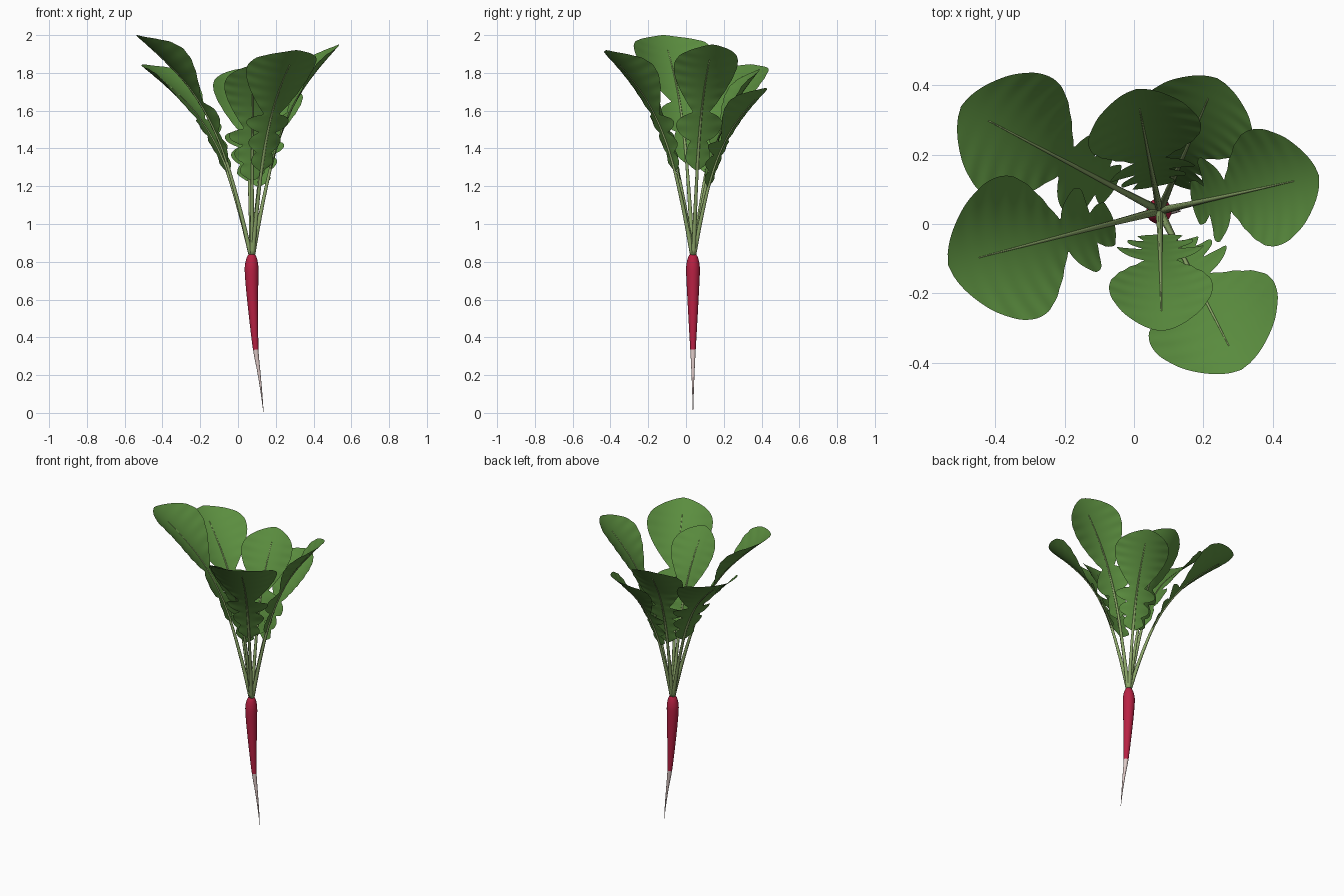
import bpy, math
from mathutils import Vector

if "Cube" in bpy.data.objects:
    bpy.data.objects.remove(bpy.data.objects["Cube"])


def material(name, rgb):
    m = bpy.data.materials.new(name)
    m.diffuse_color = (*rgb, 1)
    m.use_nodes = True
    m.node_tree.nodes["Principled BSDF"].inputs["Base Color"].default_value = m.diffuse_color
    return m


GREEN = material("leaf green", (0.105, 0.27, 0.05))
STEM = material("stem green", (0.26, 0.38, 0.14))
RED = material("root red", (0.48, 0.015, 0.056))
WHITE = material("root tip white", (0.72, 0.58, 0.56))


def make(name, verts, faces, mats):
    me = bpy.data.meshes.new(name)
    me.from_pydata([tuple(v) for v in verts], [], faces)
    for m in mats:
        me.materials.append(m)
    for p in me.polygons:
        p.use_smooth = True
    ob = bpy.data.objects.new(name, me)
    bpy.context.collection.objects.link(ob)
    return ob


def smooth_path(pts, n=12):
    """Catmull-Rom curve through vectors of any size."""
    p = [2 * pts[0] - pts[1]] + pts + [2 * pts[-1] - pts[-2]]
    out = []
    for i in range(1, len(p) - 2):
        a, b, c, d = p[i - 1:i + 3]
        for k in range(n):
            t = k / n
            out.append(0.5 * (2 * b + (c - a) * t + (2 * a - 5 * b + 4 * c - d) * t * t
                              + (3 * b - a - 3 * c + d) * t ** 3))
    return out + [pts[-1]]


def tube(name, pts, radii, sides, mats):
    """Closed round tube along a path, one radius per point."""
    verts, faces = [], []
    for i, p in enumerate(pts):
        t = (pts[min(i + 1, len(pts) - 1)] - pts[max(i - 1, 0)]).normalized()
        a = t.cross(Vector((0.3, 1, 0))).normalized()
        b = t.cross(a)
        for k in range(sides):
            an = 2 * math.pi * k / sides
            verts.append(p + radii[i] * (a * math.cos(an) + b * math.sin(an)))
    for i in range(len(pts) - 1):
        for k in range(sides):
            q = i * sides + k
            r = i * sides + (k + 1) % sides
            faces.append((q, r, r + sides, q + sides))
    faces.append(tuple(reversed(range(sides))))
    faces.append(tuple(range(len(verts) - sides, len(verts))))
    return make(name, verts, faces, mats)


# Root: x, z, radius from tip to crown; white below the split height
SPLIT = 0.335
prof = [(0.135, 0, 0.0008), (0.125, 0.1, 0.004), (0.11, 0.22, 0.0085), (0.094, SPLIT, 0.0145),
        (0.083, 0.5, 0.024), (0.075, 0.65, 0.032), (0.072, 0.75, 0.0365), (0.072, 0.79, 0.034),
        (0.073, 0.82, 0.027), (0.074, 0.838, 0.018)]
prof = smooth_path([Vector(p) for p in prof], 6)
root = tube("root", [Vector((p.x, 0.037, p.y)) for p in prof], [max(p.z, 0.0005) for p in prof],
            24, [RED, WHITE])
for f in root.data.polygons:
    f.material_index = 1 if f.center.z < SPLIT else 0

# Leaves share one normalised path: (outward, upward)
CROWN = Vector((0.074, 0.038, 0.835))
ARC = [(0.01, 0), (0.11, 0.22), (0.23, 0.44), (0.355, 0.6), (0.52, 0.745),
       (0.73, 0.87), (1, 1)]
BLADE_START, TERMINAL = 0.37, 0.42


def half_width(u, wide, lobes):
    """Outline of the blade: small side lobes, then one large rounded end lobe."""
    notch = 0.042
    if u < TERMINAL:
        k = u / TERMINAL * lobes
        amp = 0.065 + 0.06 * (int(k) / max(lobes - 1, 1))
        w = notch + (amp - notch) * math.sin(math.pi * (k % 1)) ** 0.7
        return w * min(1, u / 0.06) ** 0.6
    v = (u - TERMINAL) / (1 - TERMINAL)
    s = max(math.sin(math.pi * v ** 1.3), 0) ** 0.68
    return notch * (1 - v) + (wide - notch * (1 - v)) * s


def leaf(name, tip, wide, lobes):
    reach = Vector((tip[0] - CROWN.x, tip[1] - CROWN.y, 0))
    rise = tip[2] - CROWN.z
    path = smooth_path([CROWN + reach * r + Vector((0, 0, rise * h)) for r, h in ARC])
    side = Vector((0, 0, 1)).cross(reach).normalized()
    # running length, for even sampling
    dist = [0]
    for a, b in zip(path, path[1:]):
        dist.append(dist[-1] + (b - a).length)

    def at(t):
        d = t * dist[-1]
        i = next((j for j in range(1, len(dist)) if dist[j] >= d), len(dist) - 1)
        return path[i - 1].lerp(path[i], (d - dist[i - 1]) / (dist[i] - dist[i - 1]))

    # stalk and midrib
    n = 40
    tube(name + "_stalk", [at(0.91 * i / n) for i in range(n + 1)],
         [0.0125 - 0.0105 * i / n for i in range(n + 1)], 8, [STEM])

    # blade sheet, cupped upward, edges very slightly rippled
    rows, cols = 110, 8
    verts, faces = [], []
    for i in range(rows + 1):
        u = i / rows
        t = BLADE_START + (1 - BLADE_START) * u
        p = at(t)
        tangent = (at(min(t + 0.02, 1)) - at(t - 0.02)).normalized()
        normal = tangent.cross(side).normalized()
        if normal.z < 0:
            normal = -normal
        w = half_width(u, wide, lobes)
        for j in range(cols + 1):
            c = 2 * j / cols - 1
            lift = 0.0015 * c * c * math.sin(u * 75) * min(1, 6 * (1 - u)) + 1.7 * (w * c) ** 2
            verts.append(p + side * (w * c) + normal * (lift + 0.001))
    for i in range(rows):
        for j in range(cols):
            q = i * (cols + 1) + j
            faces.append((q, q + cols + 1, q + cols + 2, q + 1))
    blade = make(name + "_blade", verts, faces, [GREEN])
    # upper side outward
    if sum(f.normal.z * f.area for f in blade.data.polygons) < 0:
        blade.data.flip_normals()


# tip position, half width, number of side lobes
leaf("right_leaf", (0.535, 0.14, 1.95), 0.172, 2)
leaf("back_right_leaf", (0.24, 0.422, 1.72), 0.168, 3)
leaf("back_leaf", (0.005, 0.39, 1.82), 0.165, 3)
leaf("back_left_leaf", (-0.50, 0.34, 1.845), 0.195, 3)
leaf("left_leaf", (-0.537, -0.12, 2.0), 0.212, 2)
leaf("front_leaf", (0.08, -0.31, 1.84), 0.15, 3)
leaf("front_right_leaf", (0.31, -0.422, 1.92), 0.2, 3)
